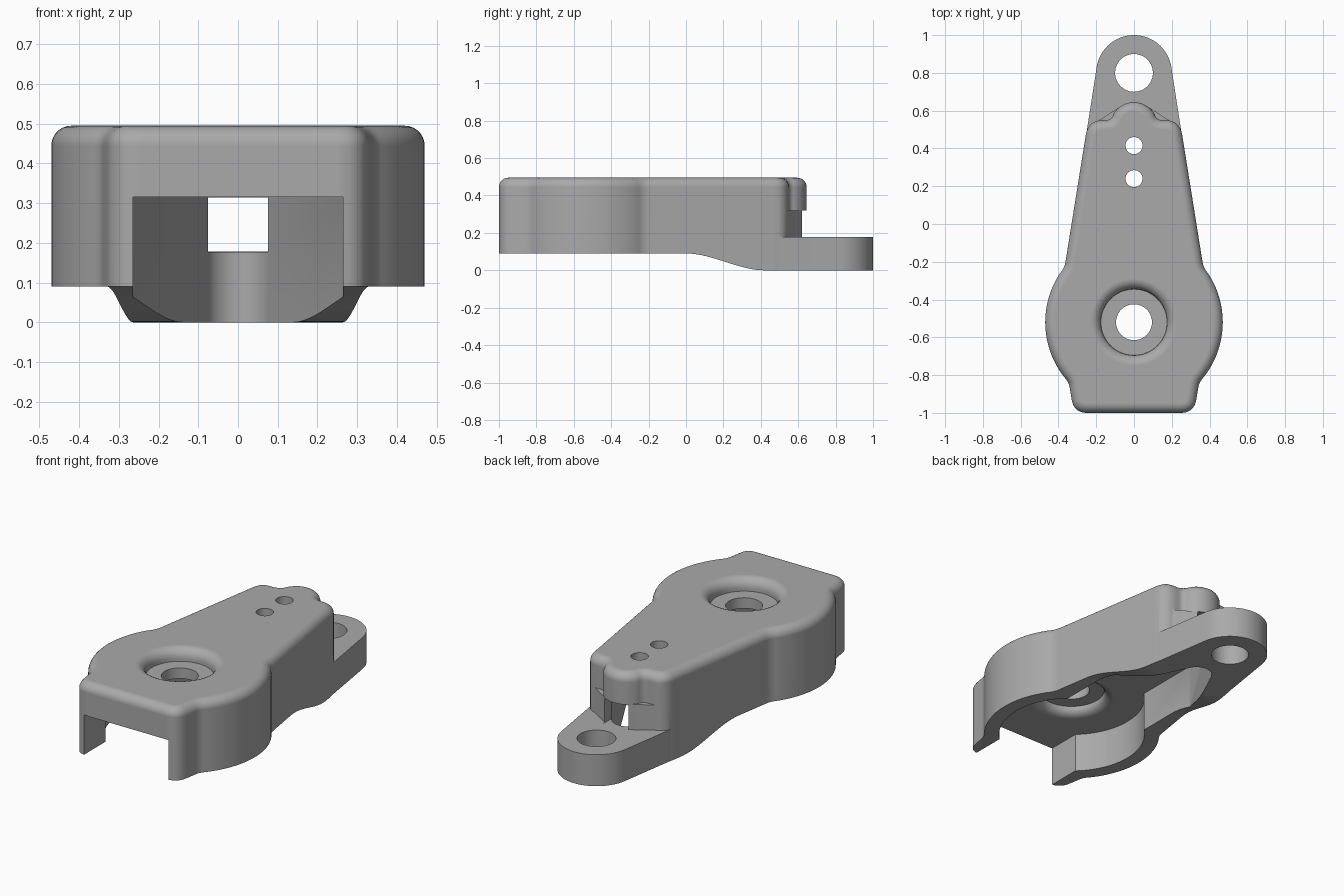
import bpy, bmesh, math
from mathutils import Vector

if "Cube" in bpy.data.objects:
    bpy.data.objects.remove(bpy.data.objects["Cube"])

grey = bpy.data.materials.new("mid grey")
grey.diffuse_color = (0.40, 0.40, 0.40, 1)
grey.use_nodes = True
grey.node_tree.nodes["Principled BSDF"].inputs["Base Color"].default_value = grey.diffuse_color
PIVOT_Y = -0.52


def arc(cx, cy, r, a0, a1, n):
    """Points on a circle from angle a0 to a1 in degrees."""
    out = []
    for i in range(n + 1):
        a = math.radians(a0 + (a1 - a0) * i / n)
        out.append((cx + r * math.cos(a), cy + r * math.sin(a)))
    return out


def soft(prev, p, nxt, d, n=8):
    """Rounded corner at p, starting d away along both edges."""
    prev, p, nxt = Vector(prev), Vector(p), Vector(nxt)
    a = p + (prev - p).normalized() * d
    b = p + (nxt - p).normalized() * d
    return [tuple(a * (1 - t) ** 2 + p * 2 * t * (1 - t) + b * t * t)
            for t in (i / n for i in range(n + 1))]


def mirrored(half):
    """Close a right-hand outline with its left-hand mirror."""
    return half + [(-x, y) for x, y in reversed(half) if abs(x) > 1e-5]


def finish(name, bm):
    bmesh.ops.recalc_face_normals(bm, faces=bm.faces)
    me = bpy.data.meshes.new(name)
    bm.to_mesh(me)
    bm.free()
    me.materials.append(grey)
    ob = bpy.data.objects.new(name, me)
    bpy.context.collection.objects.link(ob)
    return ob


def prism(name, pts, z0, z1, bevel=0.0):
    """Outline extruded upwards, optionally with a rounded top edge."""
    bm = bmesh.new()
    base = bm.faces.new([bm.verts.new((x, y, z0)) for x, y in pts])
    ext = bmesh.ops.extrude_face_region(bm, geom=[base])["geom"]
    bmesh.ops.translate(bm, vec=(0, 0, z1 - z0),
                        verts=[g for g in ext if isinstance(g, bmesh.types.BMVert)])
    if bevel:
        rim = [e for e in bm.edges if all(abs(v.co.z - z1) < 1e-5 for v in e.verts)]
        bmesh.ops.bevel(bm, geom=rim, offset=bevel, segments=7, profile=0.5,
                        affect='EDGES', clamp_overlap=False)
    return finish(name, bm)


def lathe(name, profile, cy, n=64):
    """Closed solid turned about a vertical axis at (0, cy)."""
    bm = bmesh.new()
    rings = [[bm.verts.new((x, y, z)) for x, y in arc(0, cy, r, 0, 360 - 360 / n, n - 1)]
             for r, z in profile]
    for lo, hi in zip(rings, rings[1:]):
        for i in range(n):
            j = (i + 1) % n
            bm.faces.new((lo[i], lo[j], hi[j], hi[i]))
    bm.faces.new(rings[0])
    bm.faces.new(rings[-1])
    return finish(name, bm)


def combine(target, tool, op):
    m = target.modifiers.new(op, 'BOOLEAN')
    m.operation, m.object, m.solver = op, tool, 'EXACT'
    bpy.context.view_layer.objects.active = target
    bpy.ops.object.modifier_apply(modifier=m.name)
    bpy.data.objects.remove(tool)


def side_x(y):
    """Half width of the tapering sides."""
    return 0.1975 + 0.16 * (0.832 - y)


# housing: front tab, round hub, tapering sides and rear bump
front, low_neck = (0.318, -1.0), (0.345, -0.84)
neck, back, bump = (side_x(-0.23), -0.23), (side_x(0.55), 0.55), (0.121, 0.55)
hub = arc(0, PIVOT_Y, 0.47, -38, 33, 28)
nose_arc = arc(0, 0.52, 0.125, 30, 90, 12)
half = (soft((0, -1), front, low_neck, 0.07)
        + soft(front, low_neck, hub[0], 0.025, 5) + hub
        + soft(hub[-1], neck, back, 0.03, 5)
        + soft(neck, back, bump, 0.08)
        + soft(back, bump, nose_arc[0], 0.028, 5) + nose_arc)
body = prism("lever_housing", mirrored(half), -0.05, 0.495, bevel=0.05)

# clear the space under the bump
combine(body, prism("under_bump_cut", [(-0.5, 0.549), (0.5, 0.549), (0.5, 0.8), (-0.5, 0.8)],
                    -0.2, 0.32), 'DIFFERENCE')

# slanted rear walls
combine(body, prism("rear_wall", mirrored([(0.2, 0.4), (0.2, 0.54), (0.075, 0.62)]),
                    -0.04, 0.3205), 'UNION')

# flat arm with rounded end
arm = [(side_x(0.25) - 0.003, 0.25)] + arc(0, 0.8, 0.2, 9.1, 90, 20)
combine(body, prism("arm", mirrored(arm), -0.06, 0.178), 'UNION')

# underside step: raised at the front, sweeping down to the arm
sweep = [(-1.2, 0.09)]
for i in range(21):
    t = i / 20
    sweep.append((0.42 * t, 0.09 * (1 - t * t * (3 - 2 * t))))
sweep += [(1.2, 0.0), (1.2, -0.3), (-1.2, -0.3)]
bm = bmesh.new()
bottom = bm.faces.new([bm.verts.new((-0.8, y, z)) for y, z in sweep])
ext = bmesh.ops.extrude_face_region(bm, geom=[bottom])["geom"]
bmesh.ops.translate(bm, vec=(1.6, 0, 0),
                    verts=[g for g in ext if isinstance(g, bmesh.types.BMVert)])
combine(body, finish("underside_cut", bm), 'DIFFERENCE')

# inner cavity: front channel, round hub chamber, pointed rear
cavity = ([(0.265, -1.1)] + arc(0, PIVOT_Y, 0.39, -47.2, 47.2, 32)
          + [(0.265, 0.15)] + arc(0, 0.52, 0.083, 25.4, 90, 10))
combine(body, prism("cavity_cut", mirrored(cavity), -0.2, 0.315), 'DIFFERENCE')

# rear window
combine(body, prism("window_cut", [(-0.075, 0.45), (0.075, 0.45), (0.075, 0.63), (-0.075, 0.63)],
                    0.177, 0.3145), 'DIFFERENCE')

# round-edged recesses above and below the hub
curve = [(0.23 - 0.055 * math.sin(math.radians(a)), 0.055 * (1 - math.cos(math.radians(a))))
         for a in range(0, 91, 15)]
upper = [(0.23, 0.55)] + [(r, 0.495 - d) for r, d in curve] + [(0.175, 0.425)]
lower = [(0.23, 0.25)] + [(r, 0.315 + d * 0.8) for r, d in curve] + [(0.175, 0.365)]
combine(body, lathe("upper_recess_cut", upper, PIVOT_Y), 'DIFFERENCE')
combine(body, lathe("lower_recess_cut", lower, PIVOT_Y), 'DIFFERENCE')

# pivot hole, two small holes and arm hole
for y, r in ((PIVOT_Y, 0.095), (0.24, 0.045), (0.415, 0.045), (0.8, 0.1)):
    combine(body, lathe("hole_cut", [(r, -0.2), (r, 0.7)], y, 48), 'DIFFERENCE')

# smooth curved surfaces, keep edges crisp
bpy.ops.object.select_all(action='DESELECT')
body.select_set(True)
bpy.context.view_layer.objects.active = body
bpy.ops.object.shade_smooth_by_angle(angle=math.radians(30))
wn = body.modifiers.new("clean_normals", 'WEIGHTED_NORMAL')
wn.keep_sharp = True
